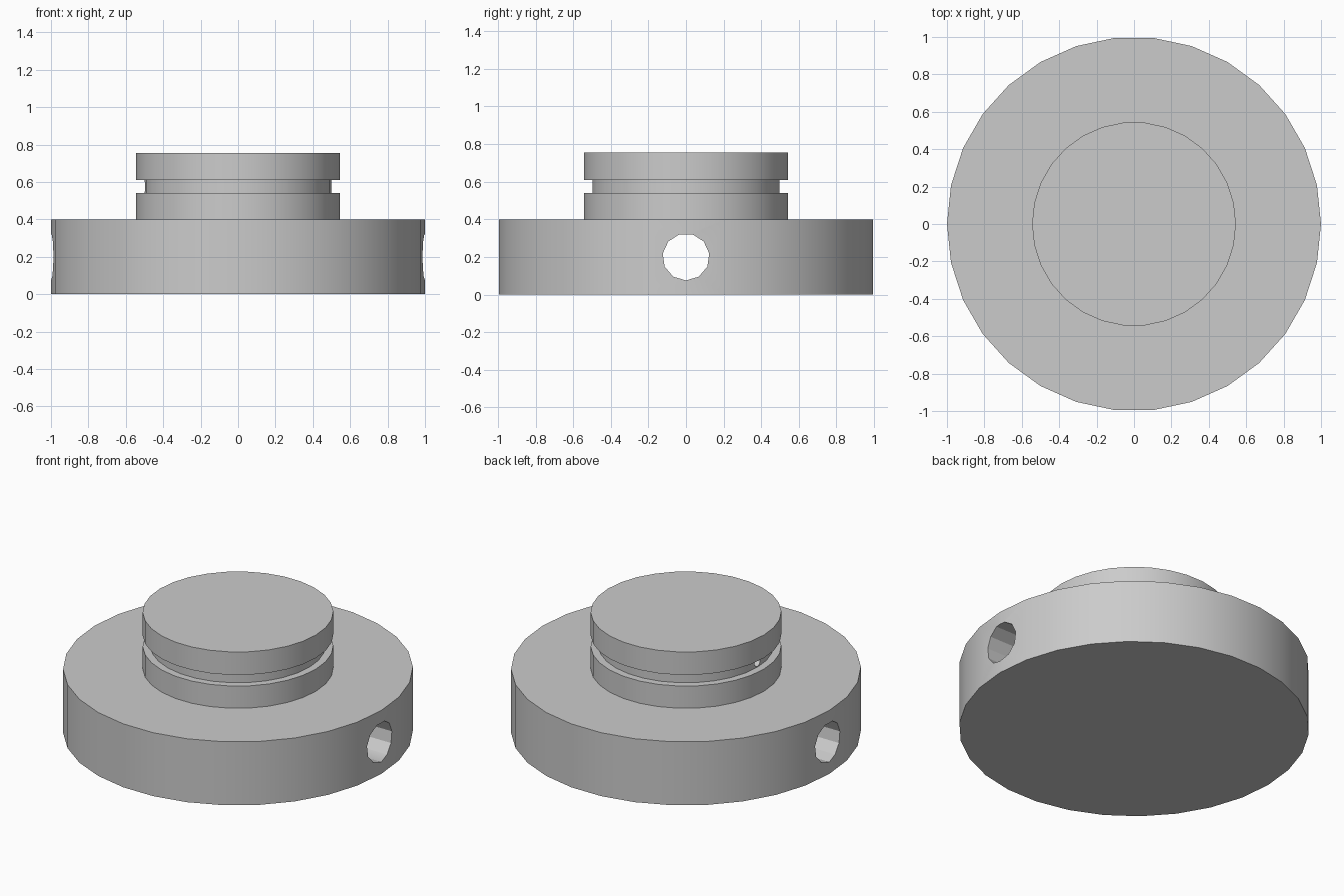
import bpy, bmesh, math
from mathutils import Matrix, Vector

cube = bpy.data.objects.get("Cube")
if cube:
    bpy.data.objects.remove(cube, do_unlink=True)

SIDES = 30

grey = bpy.data.materials.new("plain grey")
grey.use_nodes = True
colour = (0.6, 0.6, 0.6, 1)
grey.diffuse_color = colour
grey.node_tree.nodes["Principled BSDF"].inputs["Base Color"].default_value = colour


def add_object(name, bm):
    bmesh.ops.recalc_face_normals(bm, faces=bm.faces)
    mesh = bpy.data.meshes.new(name)
    bm.to_mesh(mesh)
    bm.free()
    mesh.materials.append(grey)
    obj = bpy.data.objects.new(name, mesh)
    bpy.context.collection.objects.link(obj)
    return obj


def turned(name, profile):
    """Stack of rings from (radius, z) pairs, capped at both ends."""
    bm = bmesh.new()
    rings = []
    for r, z in profile:
        angles = [2 * math.pi * i / SIDES for i in range(SIDES)]
        rings.append([bm.verts.new((r * math.cos(a), r * math.sin(a), z)) for a in angles])
    for low, high in zip(rings, rings[1:]):
        for i in range(SIDES):
            j = (i + 1) % SIDES
            bm.faces.new((low[i], low[j], high[j], high[i]))
    bm.faces.new(rings[0])
    bm.faces.new(rings[-1])
    return add_object(name, bm)


def drill(target, name, radius, sides, x0, x1, z):
    """Cut a straight hole along x, with one corner pointing down."""
    bm = bmesh.new()
    ring = []
    for i in range(sides):
        a = 2 * math.pi * i / sides - math.pi / 2
        ring.append(bm.verts.new((x0, radius * math.cos(a), z + radius * math.sin(a))))
    end = bmesh.ops.extrude_face_region(bm, geom=[bm.faces.new(ring)])
    moved = [v for v in end["geom"] if isinstance(v, bmesh.types.BMVert)]
    bmesh.ops.translate(bm, verts=moved, vec=(x1 - x0, 0, 0))
    cutter = add_object(name, bm)
    cutter.hide_render = True
    mod = target.modifiers.new(name, "BOOLEAN")
    mod.operation = "DIFFERENCE"
    mod.solver = "EXACT"
    mod.object = cutter
    bpy.context.view_layer.objects.active = target
    bpy.ops.object.modifier_apply(modifier=mod.name)
    bpy.data.objects.remove(cutter, do_unlink=True)


# Wide base, stepped hub and groove turned as one solid
body = turned("grooved_base", [
    (1.0, 0), (1.0, 0.4), (0.545, 0.4), (0.545, 0.54),
    (0.5, 0.54), (0.5, 0.61), (0.545, 0.61), (0.545, 0.755)])

# Cross bore through the base and a small pin hole in the groove
drill(body, "cross_bore", 0.125, 11, -1.2, 1.2, 0.2)
drill(body, "pin_hole", 0.03, 11, -0.52, -0.4, 0.575)

# Smooth round walls with crisp rims
bpy.ops.object.select_all(action="DESELECT")
body.select_set(True)
bpy.context.view_layer.objects.active = body
bpy.ops.object.shade_smooth_by_angle(angle=math.radians(30))
